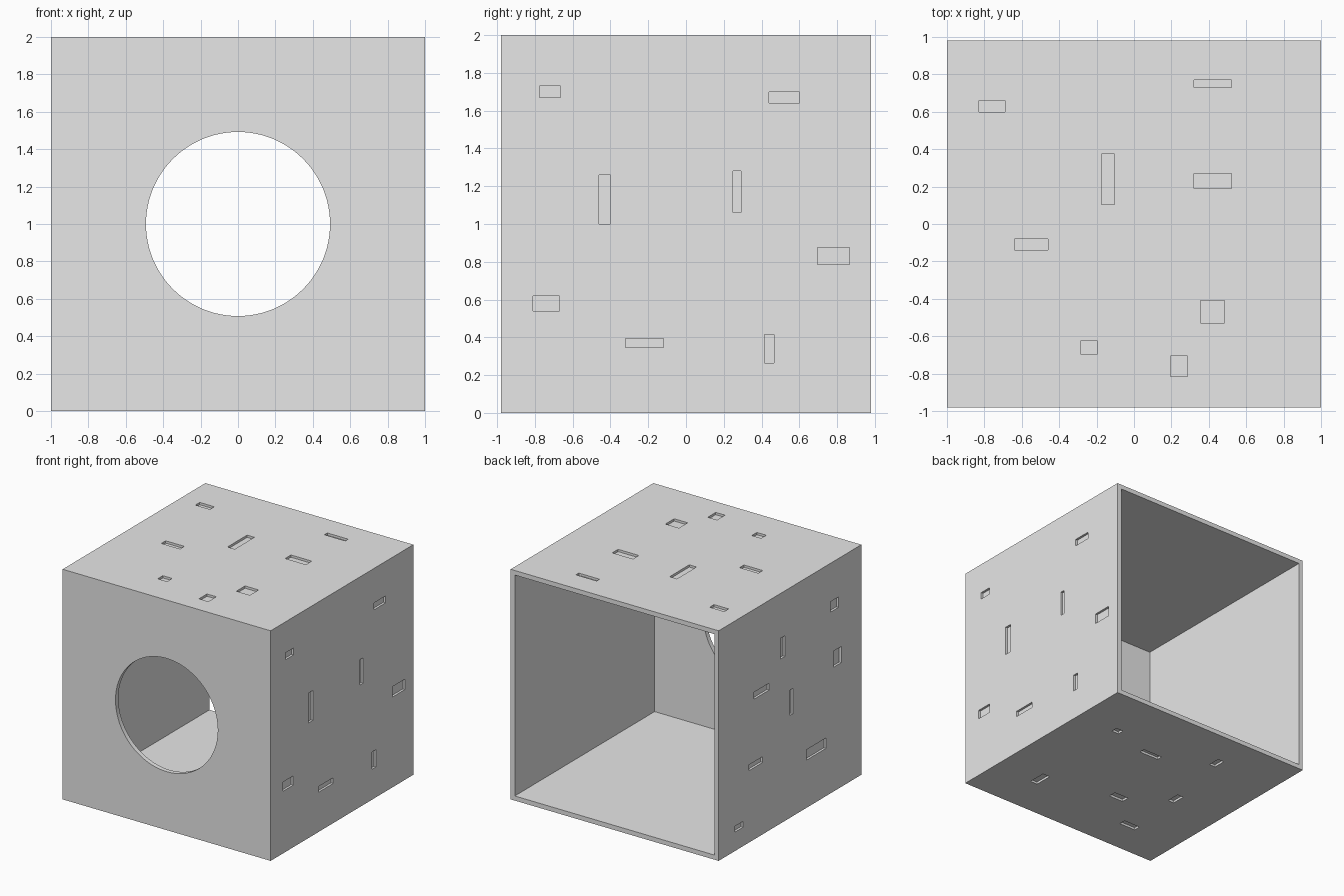
import bpy
import bmesh
import math
from mathutils import Matrix, Vector

if "Cube" in bpy.data.objects:
    bpy.data.objects.remove(bpy.data.objects["Cube"], do_unlink=True)

HALF_X, HALF_Y, HEIGHT = 1.0, 0.98, 2.0
WALL = 0.04
POCKET_DEPTH = 0.02
HOLE_RADIUS = 0.492

grey = bpy.data.materials.new("light grey")
grey.use_nodes = True
grey.diffuse_color = (0.8, 0.8, 0.8, 1)
grey.node_tree.nodes["Principled BSDF"].inputs["Base Color"].default_value = (0.8, 0.8, 0.8, 1)


def add_box(bm, center, size):
    matrix = Matrix.Translation(Vector(center)) @ Matrix.Diagonal((*size, 1))
    bmesh.ops.create_cube(bm, size=1, matrix=matrix)


def make_object(name, bm):
    mesh = bpy.data.meshes.new(name)
    bm.to_mesh(mesh)
    bm.free()
    obj = bpy.data.objects.new(name, mesh)
    bpy.context.collection.objects.link(obj)
    mesh.materials.append(grey)
    return obj


def cut(target, cutter):
    """Subtract the cutter from the target, then discard the cutter."""
    cutter.hide_render = True
    modifier = target.modifiers.new(cutter.name, "BOOLEAN")
    modifier.operation = "DIFFERENCE"
    modifier.solver = "EXACT"
    modifier.object = cutter
    bpy.context.view_layer.objects.active = target
    bpy.ops.object.modifier_apply(modifier=modifier.name)
    bpy.data.objects.remove(cutter, do_unlink=True)


# Outer block
bm = bmesh.new()
add_box(bm, (0, 0, HEIGHT / 2), (2 * HALF_X, 2 * HALF_Y, HEIGHT))
box = make_object("open_box", bm)

# Cavity, open at the back
bm = bmesh.new()
add_box(bm, (0, WALL + 0.5, HEIGHT / 2),
        (2 * (HALF_X - WALL), 2 * HALF_Y + 1, HEIGHT - 2 * WALL))
cut(box, make_object("cavity_cutter", bm))

# Round opening in the front wall
bm = bmesh.new()
bmesh.ops.create_cone(
    bm, cap_ends=True, segments=96, radius1=HOLE_RADIUS, radius2=HOLE_RADIUS, depth=0.4,
    matrix=Matrix.Translation((0, -HALF_Y, HEIGHT / 2)) @ Matrix.Rotation(math.pi / 2, 4, "X"))
cut(box, make_object("opening_cutter", bm))

# Shallow pockets: centre and size within each face, in hundredths
top_pockets = [(-76, 63, 14, 6), (42, 75, 20, 4), (-14, 24, 7, 27), (42, 23, 20, 8),
               (-55, -11, 18, 6), (42, -47, 13, 12), (-24, -66, 9, 7), (24, -76, 9, 11)]
right_pockets = [(-72, 170, 11, 6), (52, 167, 16, 6), (-43, 113, 6, 26), (27, 117, 4, 22),
                 (78, 83, 17, 9), (-74, 58, 14, 8), (-22, 37, 20, 5), (44, 34, 5, 15)]
left_pockets = [(-61, 162, 11, 9), (10, 152, 6, 18), (-65, 115, 11, 14), (39, 125, 21, 6),
                (-2, 100, 4, 22), (47, 65, 19, 5), (-36, 46, 27, 9), (70, 19, 11, 5)]
bottom_pockets = [(59, 49, 7, 6), (13, 37, 19, 5), (-38, 61, 6, 11), (57, -53, 7, 16),
                  (-12, -34, 14, 7), (-50, -6, 6, 12), (-49, -64, 16, 6)]

bm = bmesh.new()
thick = 2 * POCKET_DEPTH
for z, pockets in ((HEIGHT, top_pockets), (0, bottom_pockets)):
    for a, b, w, h in pockets:
        add_box(bm, (a / 100, b / 100, z), (w / 100, h / 100, thick))
for x, pockets in ((HALF_X, right_pockets), (-HALF_X, left_pockets)):
    for a, b, w, h in pockets:
        add_box(bm, (x, a / 100, b / 100), (thick, w / 100, h / 100))
cut(box, make_object("pocket_cutter", bm))

# Smooth opening rim with sharp box edges
bpy.ops.object.select_all(action="DESELECT")
box.select_set(True)
bpy.context.view_layer.objects.active = box
bpy.ops.object.shade_smooth_by_angle(angle=math.radians(30))
